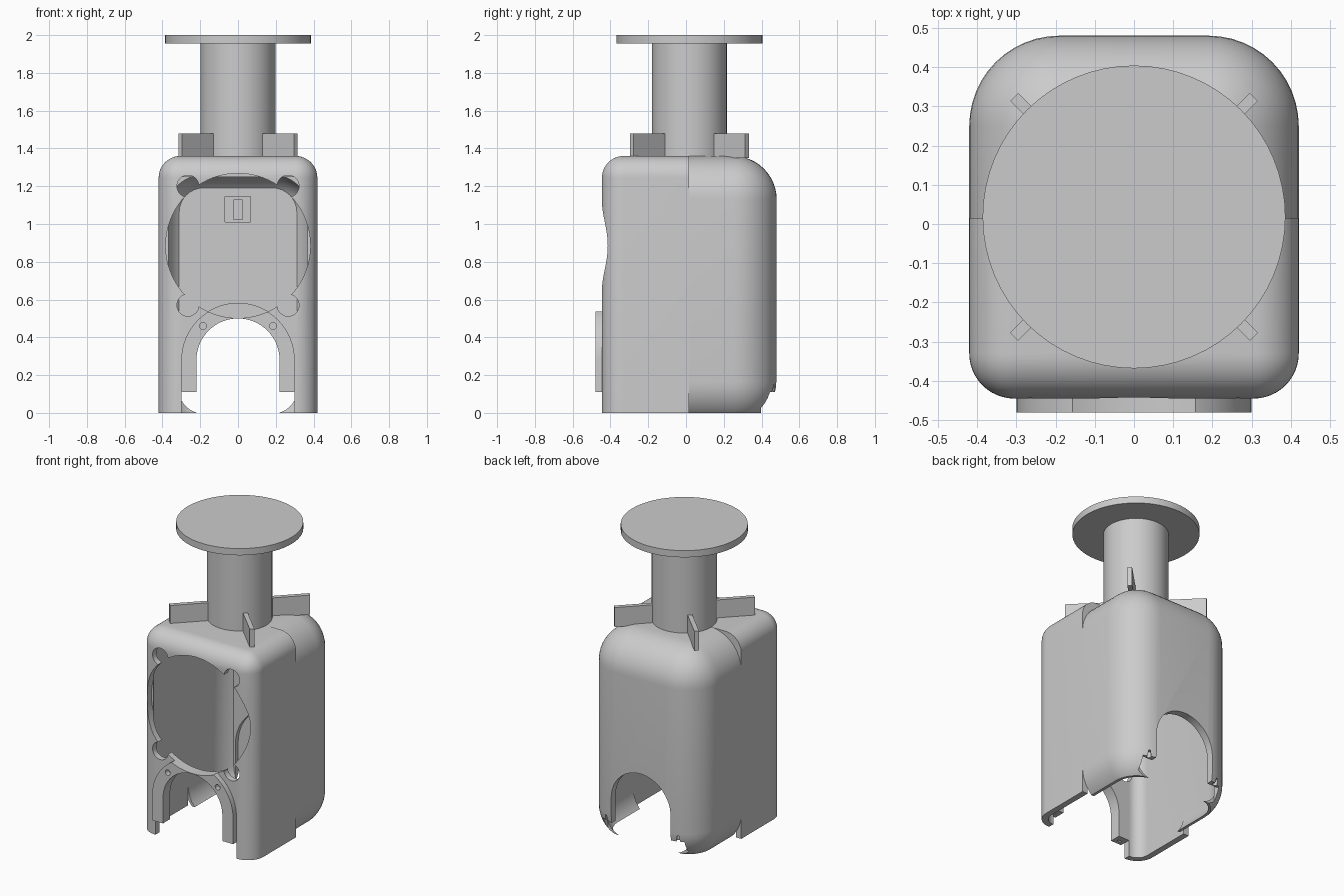
import bpy, bmesh
from math import pi, sin, cos
from mathutils import Matrix, Vector

if "Cube" in bpy.data.objects:
    bpy.data.objects.remove(bpy.data.objects["Cube"], do_unlink=True)

grey = bpy.data.materials.new("light_grey")
grey.use_nodes = True
colour = (0.6, 0.6, 0.6, 1)
grey.diffuse_color = colour
grey.node_tree.nodes["Principled BSDF"].inputs["Base Color"].default_value = colour

SEAM = 0.015      # depth where the two housing halves meet
AXIS_Y = 0.018    # depth of the post axis
FAN_Z = 0.885     # height of the fan opening centre
ARCH_Z = 0.28     # height where the doorway arch springs
BACK_WALL = 0.4   # flat inner face of the back wall


def finish(bm, name):
    bmesh.ops.recalc_face_normals(bm, faces=bm.faces)
    mesh = bpy.data.meshes.new(name)
    bm.to_mesh(mesh)
    bm.free()
    obj = bpy.data.objects.new(name, mesh)
    mesh.materials.append(grey)
    bpy.context.collection.objects.link(obj)
    return obj


def prism(name, outline, y0, y1):
    """Extrude an (x, z) outline along y."""
    bm = bmesh.new()
    face = bm.faces.new([bm.verts.new((x, y0, z)) for x, z in outline])
    new = bmesh.ops.extrude_face_region(bm, geom=[face])["geom"]
    verts = [v for v in new if isinstance(v, bmesh.types.BMVert)]
    bmesh.ops.translate(bm, verts=verts, vec=(0, y1 - y0, 0))
    return finish(bm, name)


def rect(x0, x1, z0, z1):
    return [(x0, z0), (x1, z0), (x1, z1), (x0, z1)]


def circle(x, z, r, n=32):
    return [(x + r * cos(2 * pi * i / n), z + r * sin(2 * pi * i / n)) for i in range(n)]


def arch(r, bottom, n=32):
    arc = [(r * cos(pi * i / n), ARCH_Z + r * sin(pi * i / n)) for i in range(n + 1)]
    return [(r, bottom)] + arc + [(-r, bottom)]


def cylinder(name, r, z0, z1, x=0, y=AXIS_Y, n=64):
    bm = bmesh.new()
    bmesh.ops.create_cone(bm, cap_ends=True, segments=n, radius1=r, radius2=r, depth=z1 - z0,
                          matrix=Matrix.Translation((x, y, (z0 + z1) / 2)))
    return finish(bm, name)


def rounded_box(name, lo, hi, radius, trims):
    """Rounded box, trimmed by (point, outward normal) planes."""
    bm = bmesh.new()
    bmesh.ops.create_cube(bm, size=1)
    for v in bm.verts:
        v.co = [(a + b) / 2 + c * (b - a) for a, b, c in zip(lo, hi, v.co)]
    bmesh.ops.bevel(bm, geom=bm.edges[:], offset=radius, offset_type='OFFSET',
                    segments=12, profile=0.5, affect='EDGES')
    for point, normal in trims:
        cut = bmesh.ops.bisect_plane(bm, geom=bm.verts[:] + bm.edges[:] + bm.faces[:],
                                     plane_co=point, plane_no=normal, clear_outer=True)
        rim = [e for e in cut["geom_cut"] if isinstance(e, bmesh.types.BMEdge)]
        bmesh.ops.holes_fill(bm, edges=rim)
    return finish(bm, name)


def carve(obj, cutters):
    bpy.context.view_layer.objects.active = obj
    for cutter in cutters:
        mod = obj.modifiers.new("carve", 'BOOLEAN')
        mod.operation, mod.solver, mod.object = 'DIFFERENCE', 'EXACT', cutter
        bpy.ops.object.modifier_apply(modifier=mod.name)


# Housing halves and doorway frame
ground = ((0, 0, 0), (0, 0, -1))
seam = Vector((0, SEAM, 0))
front = rounded_box("front_housing", (-0.42, -0.445, -0.4), (0.42, 0.48, 1.36), 0.115,
                    [(seam, (0, 1, 0)), ground])
back = rounded_box("back_housing", (-0.42, -0.445, -0.065), (0.42, 0.48, 1.36), 0.23,
                   [(seam, (0, -1, 0)), ground])
frame = prism("doorway_frame", arch(0.3, 0.11), -0.48, -0.405)

# Hollow interiors that leave a thin shell
front_hollow = rounded_box("front_hollow_cutter", (-0.38, -0.405, -0.4), (0.38, 0.5, 1.26),
                           0.075, [])
back_hollow = rounded_box("back_hollow_cutter", (-0.38, -0.5, -0.07), (0.38, 0.45, 1.26), 0.2,
                          [((0, BACK_WALL, 0), (0, 1, 0))])

# Doorway, fan opening and small cutters
doorway = prism("doorway_cutter", arch(0.22, -0.1), -0.7, 0.7)
front_slot = prism("front_slot_cutter", rect(-0.3, 0.3, -0.1, 0.11), -0.7, -0.3)
rear_slot = prism("rear_slot_cutter", rect(-0.3, 0.3, -0.1, 0.11), BACK_WALL - 0.003, 0.7)
rear_recess = prism("rear_recess_cutter", arch(0.3, 0.1), 0.35, 0.43)
pocket = prism("pocket_cutter", rect(-0.07, 0.067, 1.01, 1.145), 0.35, 0.43)
fan = prism("fan_cutter", circle(0, FAN_Z, 0.383, 72), -0.6, -0.37)
notches = [prism("notch_cutter", circle(x, FAN_Z + z, 0.058), -0.6, -0.37)
           for x in (-0.265, 0.265) for z in (-0.315, 0.315)]
bolts = [prism("bolt_cutter", circle(x, 0.46, 0.018), -0.6, -0.445) for x in (-0.185, 0.185)]
front_pins, rear_pins = [[cylinder("pin_cutter", 0.015, 0, 0.15, x, y, 16)
                          for x in (-0.262, 0.262)] for y in (-0.443, 0.452)]

carve(front, [front_hollow, fan] + notches + [doorway, front_slot])
carve(back, [back_hollow, doorway, rear_slot, rear_recess, pocket] + rear_pins)
carve(frame, [doorway, fan] + notches + bolts + front_pins)
for cutter in [front_hollow, back_hollow, doorway, front_slot, rear_slot, rear_recess, pocket,
               fan] + notches + bolts + front_pins + rear_pins:
    bpy.data.objects.remove(cutter, do_unlink=True)

# Small latch inside the rear pocket
latch = prism("pocket_latch", rect(-0.025, 0.025, 1.02, 1.13), BACK_WALL, 0.435)

# Post and round top plate
post = cylinder("post", 0.198, 1.35, 1.96)
plate = cylinder("top_plate", 0.386, 1.955, 2.0)

# Four diagonal fins around the post
fins = []
for i, side in enumerate(("back_left", "back_right", "front_right", "front_left")):
    bm = bmesh.new()
    bmesh.ops.create_cube(bm, size=1)
    bmesh.ops.scale(bm, vec=(0.28, 0.029, 0.13), verts=bm.verts)
    bmesh.ops.translate(bm, vec=(0.292, 0, 1.415), verts=bm.verts)
    bmesh.ops.rotate(bm, matrix=Matrix.Rotation(pi / 4 + i * pi / 2, 3, 'Z'), verts=bm.verts)
    bmesh.ops.translate(bm, vec=(0, AXIS_Y, 0), verts=bm.verts)
    fins.append(finish(bm, "fin_" + side))

# Smooth shading with sharp edges kept
bpy.ops.object.select_all(action='DESELECT')
for obj in [front, back, frame, latch, post, plate] + fins:
    obj.select_set(True)
bpy.context.view_layer.objects.active = front
bpy.ops.object.shade_smooth_by_angle(angle=pi / 6)
